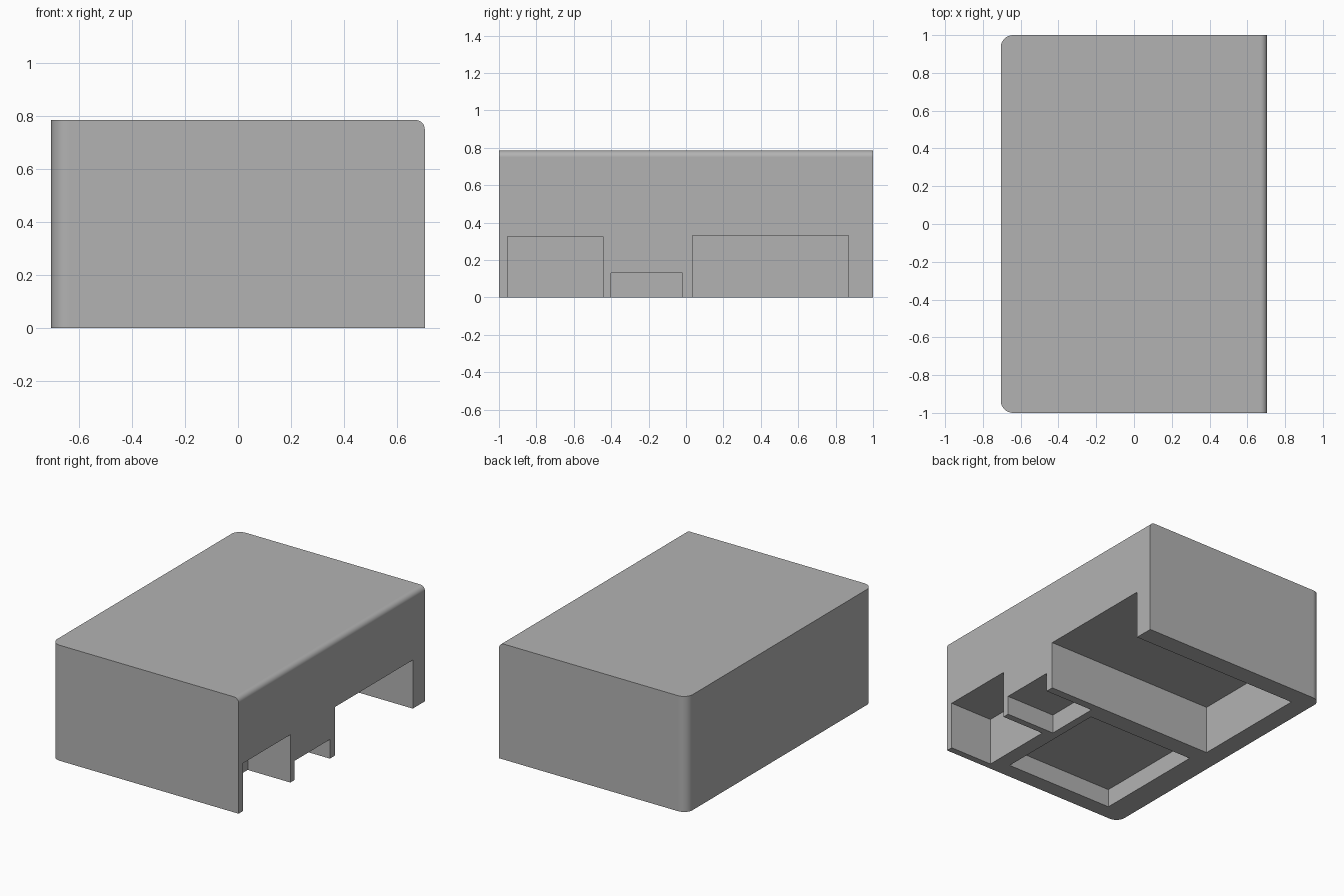
import bpy, bmesh
from mathutils import Matrix, Vector

if "Cube" in bpy.data.objects:
    bpy.data.objects.remove(bpy.data.objects["Cube"], do_unlink=True)

HALF_X, HALF_Y, HEIGHT = 0.705, 1.0, 0.785
BELOW = -0.1      # cutters start under the base
OUTSIDE = 0.8     # open slots run out past the +x wall

# Plain grey
grey = bpy.data.materials.new("grey")
grey.use_nodes = True
colour = (0.45, 0.45, 0.45, 1)
grey.diffuse_color = colour
grey.node_tree.nodes["Principled BSDF"].inputs["Base Color"].default_value = colour


def box_mesh(low, high):
    low, high = Vector(low), Vector(high)
    bm = bmesh.new()
    bmesh.ops.create_cube(bm, size=1, matrix=Matrix.Translation((low + high) / 2)
                          @ Matrix.Diagonal((high - low).to_4d()))
    return bm


def add_object(name, bm):
    mesh = bpy.data.meshes.new(name)
    bm.to_mesh(mesh)
    bm.free()
    mesh.materials.append(grey)
    obj = bpy.data.objects.new(name, mesh)
    bpy.context.collection.objects.link(obj)
    return obj


def round_edges(bm, radius, segments, test):
    edges = [e for e in bm.edges if all(test(v.co) for v in e.verts)
             and test((e.verts[0].co + e.verts[1].co) / 2)]
    bmesh.ops.bevel(bm, geom=edges, offset=radius, segments=segments,
                    profile=0.5, affect='EDGES')


# Housing block: two rounded upright corners and one rounded top edge
bm = box_mesh((-HALF_X, -HALF_Y, 0), (HALF_X, HALF_Y, HEIGHT))
round_edges(bm, 0.035, 8, lambda p: p.x > HALF_X - 0.01 and p.z > HEIGHT - 0.01)
for side in (-1, 1):
    round_edges(bm, 0.065, 12,
                lambda p: p.x < 0.01 - HALF_X and p.y * side > HALF_Y - 0.01)
housing = add_object("housing", bm)

# Recesses in the base: x range, y range, depth
recesses = {
    "front_slot": ((0.385, OUTSIDE), (-0.955, -0.445), 0.325),
    "middle_slot": ((0.335, OUTSIDE), (-0.40, -0.02), 0.13),
    "rear_slot": ((-0.57, OUTSIDE), (0.035, 0.87), 0.33),
    "closed_pocket": ((-0.535, 0.28), (-0.89, -0.09), 0.125),
}
bpy.context.view_layer.objects.active = housing
housing.select_set(True)
for name, (xs, ys, depth) in recesses.items():
    cutter = add_object(name, box_mesh((xs[0], ys[0], BELOW), (xs[1], ys[1], depth)))
    cutter.hide_render = True
    cut = housing.modifiers.new(name, 'BOOLEAN')
    cut.operation, cut.solver, cut.object = 'DIFFERENCE', 'EXACT', cutter
    bpy.ops.object.modifier_apply(modifier=name)
    bpy.data.objects.remove(cutter, do_unlink=True)

# Smooth rounds, flat walls
bpy.ops.object.shade_smooth_by_angle(angle=0.5)
weighted = housing.modifiers.new("flat_walls", 'WEIGHTED_NORMAL')
weighted.keep_sharp = True
weighted.weight = 100
